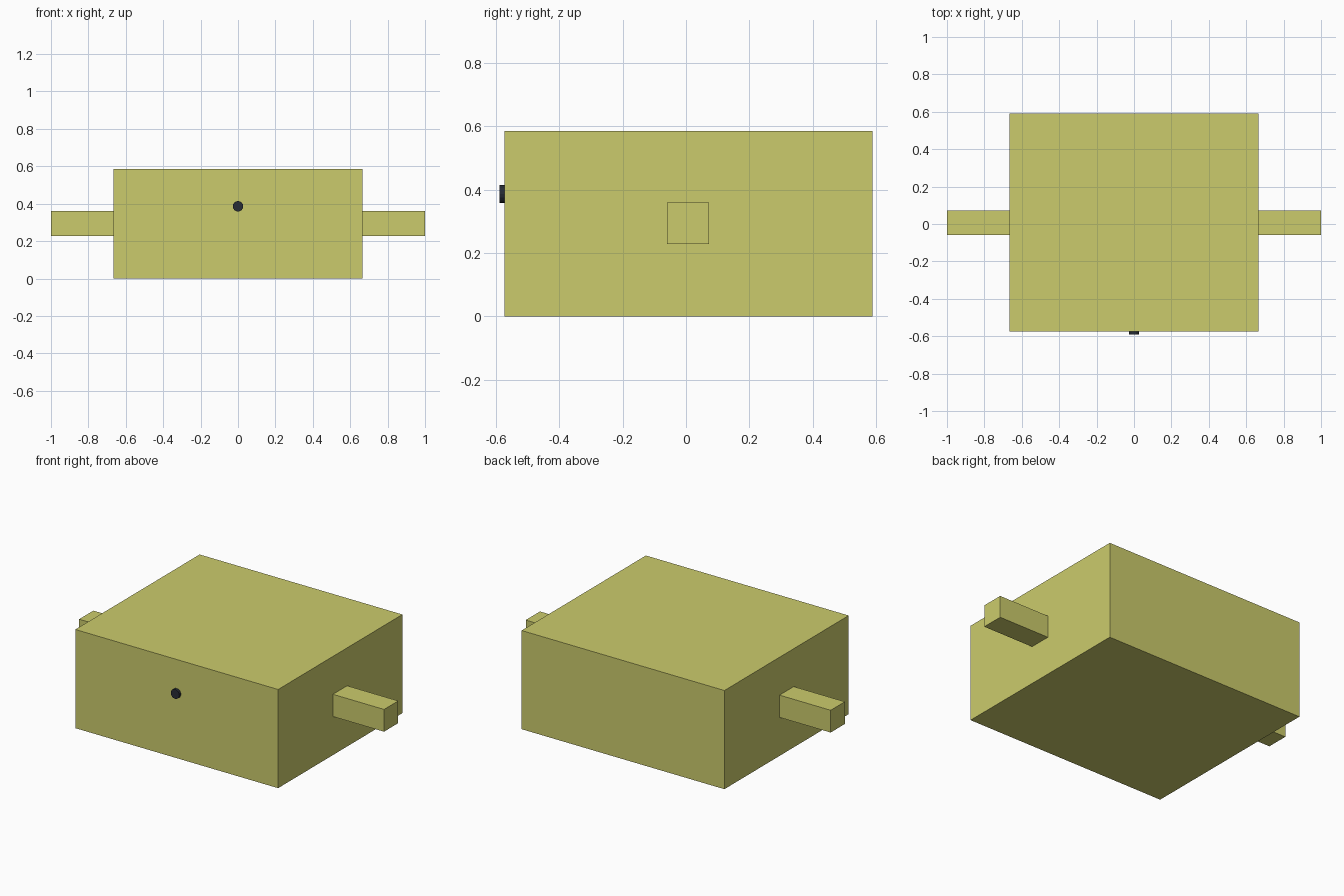
import bpy
from math import radians

if "Cube" in bpy.data.objects:
    bpy.data.objects.remove(bpy.data.objects["Cube"])


def material(name, color):
    m = bpy.data.materials.new(name)
    m.diffuse_color = (*color, 1)
    m.use_nodes = True
    m.node_tree.nodes["Principled BSDF"].inputs["Base Color"].default_value = m.diffuse_color
    return m


yellow = material("yellow", (0.60, 0.60, 0.15))
dark = material("dark", (0.02, 0.025, 0.035))


def box(name, lo, hi, mat):
    bpy.ops.mesh.primitive_cube_add(size=1, location=[(a + b) / 2 for a, b in zip(lo, hi)])
    o = bpy.context.object
    o.name = name
    o.scale = [b - a for a, b in zip(lo, hi)]
    bpy.ops.object.transform_apply(location=False, rotation=False, scale=True)
    o.data.materials.append(mat)
    return o


# Main block
box("body", (-0.665, -0.574, 0), (0.665, 0.59, 0.585), yellow)

# Square side arms
box("right_arm", (0.665, -0.06, 0.228), (1.0, 0.073, 0.36), yellow)
box("left_arm", (-1.0, -0.06, 0.228), (-0.665, 0.073, 0.36), yellow)

# Small round button on the front
bpy.ops.mesh.primitive_cylinder_add(vertices=16, radius=0.028, depth=0.032,
                                    location=(0, -0.574, 0.386), rotation=(radians(90), 0, 0))
button = bpy.context.object
button.name = "front_button"
button.data.materials.append(dark)
